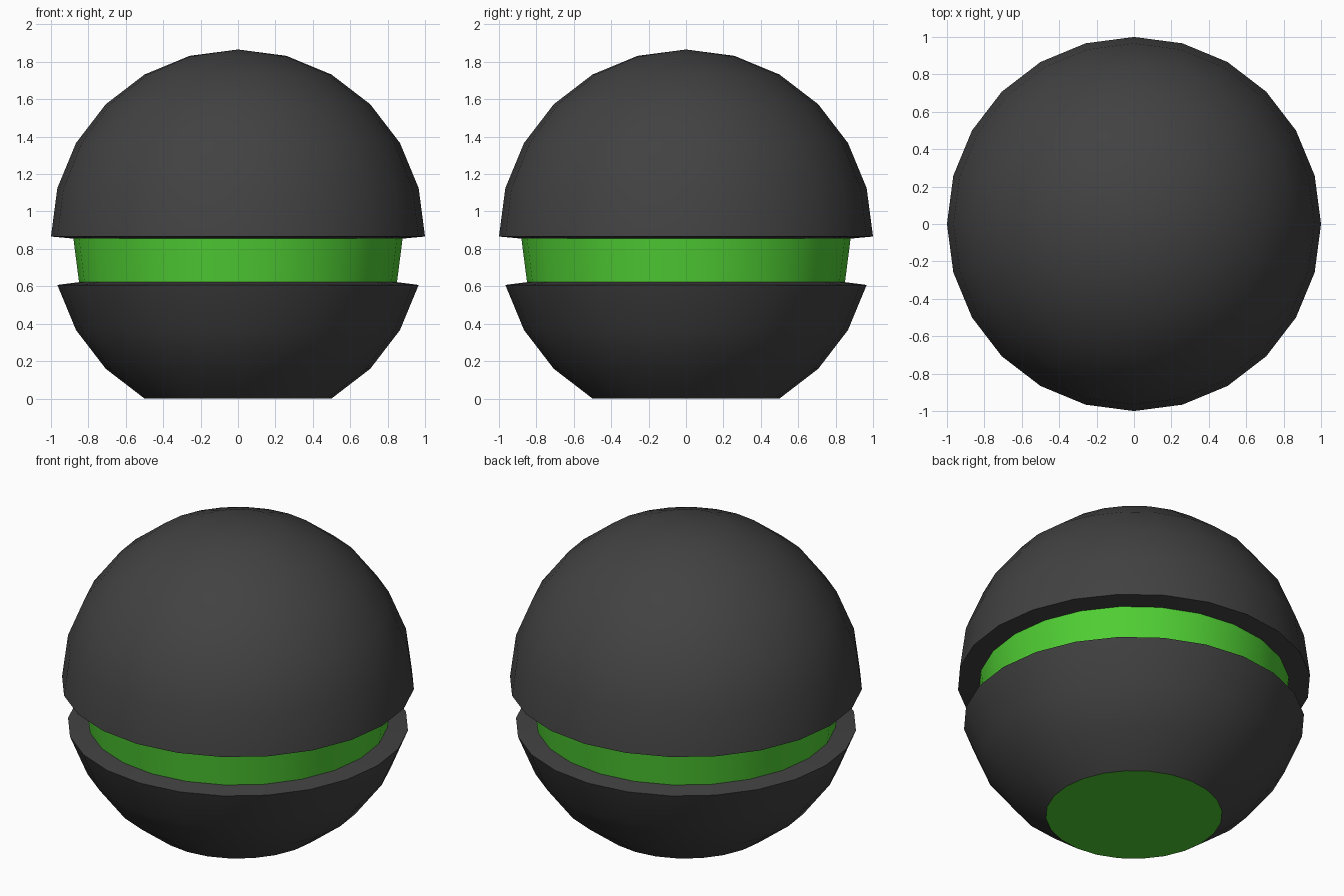
import bpy, bmesh, math
from mathutils import Matrix

SEGMENTS = 24
CENTRE_Z = math.cos(math.radians(30))  # the ball is cut flat where its radius is 0.5

cube = bpy.data.objects.get("Cube")
if cube:
    bpy.data.objects.remove(cube, do_unlink=True)


def material(name, colour):
    mat = bpy.data.materials.new(name)
    mat.use_nodes = True
    mat.diffuse_color = colour
    bsdf = next(n for n in mat.node_tree.nodes if n.type == "BSDF_PRINCIPLED")
    bsdf.inputs["Base Color"].default_value = colour
    return mat


def finish(name, bm, mat):
    mesh = bpy.data.meshes.new(name)
    bm.to_mesh(mesh)
    bm.free()
    mesh.materials.append(mat)
    obj = bpy.data.objects.new(name, mesh)
    bpy.context.collection.objects.link(obj)
    bpy.ops.object.select_all(action="DESELECT")
    obj.select_set(True)
    bpy.context.view_layer.objects.active = obj
    bpy.ops.object.shade_smooth_by_angle(angle=math.radians(30))
    return obj


def lathe(name, profile, mat):
    """Turn (radius, height) points, listed bottom to top, around z."""
    bm = bmesh.new()
    verts = [bm.verts.new((r, 0, z)) for r, z in profile]
    edges = [bm.edges.new(pair) for pair in zip(verts, verts[1:])]
    bmesh.ops.spin(bm, geom=verts + edges, cent=(0, 0, 0), axis=(0, 0, 1),
                   angle=math.tau, steps=SEGMENTS, use_duplicate=False)
    bmesh.ops.remove_doubles(bm, verts=bm.verts, dist=0.0005)
    # Point every face out of the turned wall
    bm.normal_update()
    (r0, z0), (r1, z1) = profile[0], profile[1]
    face = min(bm.faces, key=lambda f: f.calc_center_median().z)
    c = face.calc_center_median()
    radial = c.xy.normalized()
    outward = face.normal.xy.dot(radial) * (z1 - z0) - face.normal.z * (r1 - r0)
    if outward < 0:
        bmesh.ops.reverse_faces(bm, faces=bm.faces)
    return finish(name, bm, mat)


def arc(start, end):
    """Ball profile from one latitude to another in 15 degree rings."""
    return [(math.cos(math.radians(a)), CENTRE_Z + math.sin(math.radians(a)))
            for a in range(start, end + 1, 15)]


charcoal = material("charcoal", (0.054, 0.054, 0.054, 1))
green = material("bright green", (0.08, 0.62, 0.034, 1))

# Inner edges of the groove
groove_low, groove_high = (0.85, 0.622), (0.88, 0.855)

# Dome and bowl, each with a lip running in to the groove
lathe("upper_dome", [groove_high] + arc(0, 90), charcoal)
lathe("lower_bowl", arc(-60, -15) + [groove_low], charcoal)

# Recessed band between them
lathe("groove_band", [groove_low, groove_high], green)

# Flat underside
bm = bmesh.new()
bmesh.ops.create_circle(bm, cap_ends=True, segments=SEGMENTS, radius=0.5,
                        matrix=Matrix.Rotation(math.pi, 4, "X"))
finish("base_disc", bm, green)
